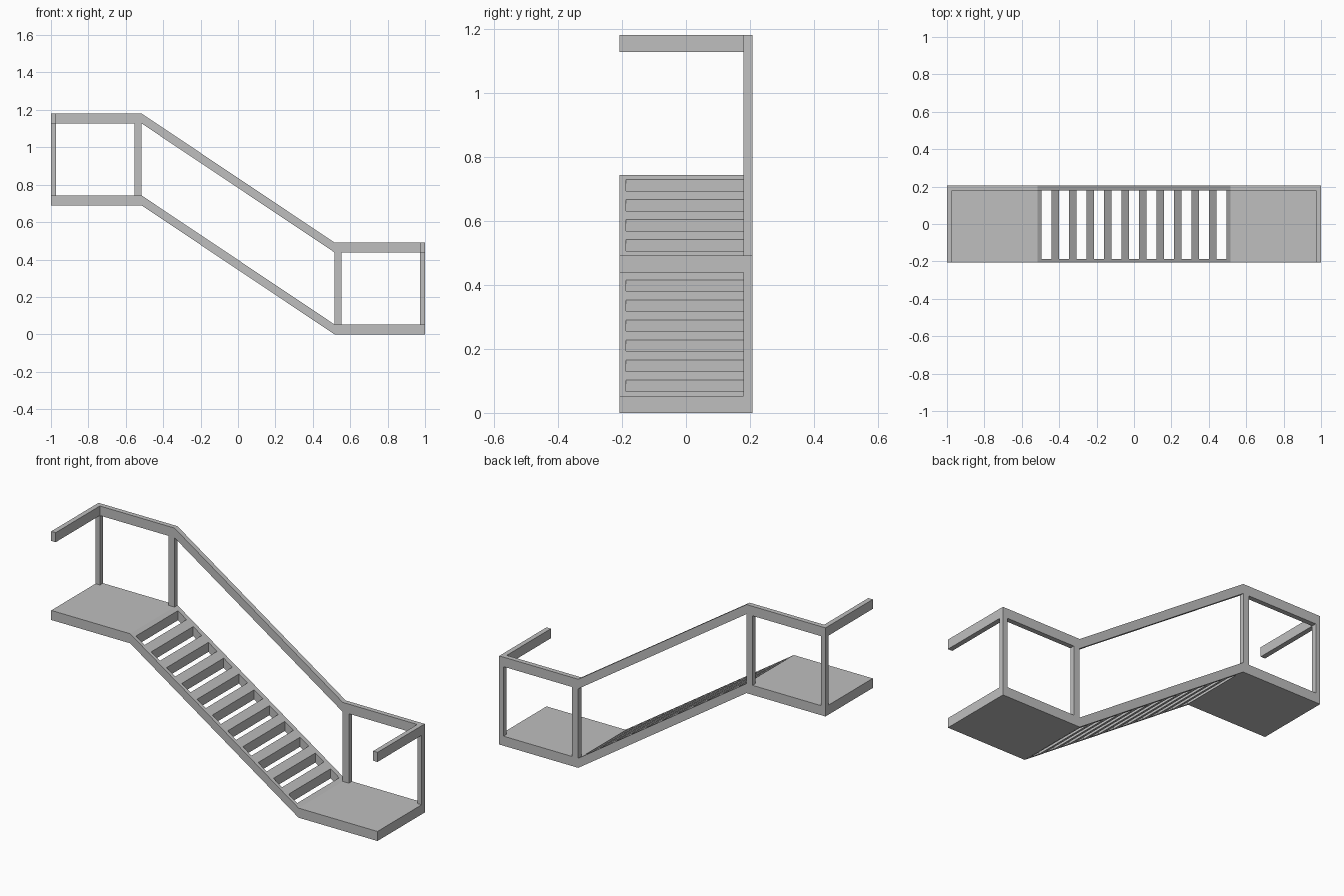
import bpy
import bmesh

if "Cube" in bpy.data.objects:
    bpy.data.objects.remove(bpy.data.objects["Cube"], do_unlink=True)

# Key dimensions
END, BEND = 1.0, 0.516          # outer ends and where the flight meets the landings
HALF, BAR = 0.207, 0.027        # half depth, bar thickness
THICK = 0.053                   # vertical thickness of deck and rail
LOW, HIGH = 0.053, 0.743        # top of lower and upper landings
RAIL = 0.438                    # rail height above the deck
POST = 0.037                    # width of the posts beside the flight
SLOTS, PITCH, SLOT = 11, 0.0936, 0.053
INNER = HALF - BAR              # inner face of the rail side

grey = bpy.data.materials.new("plain grey")
grey.use_nodes = True
colour = (0.52, 0.52, 0.52, 1)
grey.diffuse_color = colour
grey.node_tree.nodes["Principled BSDF"].inputs["Base Color"].default_value = colour


def deck_z(x):
    """Height of the walking surface at x."""
    t = min(max((x + BEND) / (2 * BEND), 0), 1)
    return HIGH + (LOW - HIGH) * t


def sheet(name, xs, ys, lift=0, is_hole=lambda i, j: False):
    """Surface following the stair line, given thickness straight down."""
    bm = bmesh.new()
    grid = [[bm.verts.new((x, y, deck_z(x) + lift)) for y in ys] for x in xs]
    for i in range(len(xs) - 1):
        for j in range(len(ys) - 1):
            if not is_hole(i, j):
                bm.faces.new((grid[i][j], grid[i + 1][j],
                              grid[i + 1][j + 1], grid[i][j + 1]))
    made = bmesh.ops.extrude_face_region(bm, geom=bm.faces[:])["geom"]
    lower = [v for v in made if isinstance(v, bmesh.types.BMVert)]
    bmesh.ops.translate(bm, verts=lower, vec=(0, 0, -THICK))
    return finish(name, bm)


def box(name, x, y, z):
    """Box from (min, max) pairs."""
    bm = bmesh.new()
    bmesh.ops.create_cube(bm, size=1)
    for v in bm.verts:
        v.co = [r[0] if c < 0 else r[1] for c, r in zip(v.co, (x, y, z))]
    return finish(name, bm)


def finish(name, bm):
    bmesh.ops.recalc_face_normals(bm, faces=bm.faces[:])
    mesh = bpy.data.meshes.new(name)
    bm.to_mesh(mesh)
    bm.free()
    mesh.materials.append(grey)
    ob = bpy.data.objects.new(name, mesh)
    bpy.context.collection.objects.link(ob)
    return ob


# Landings and slotted flight in one piece
xs = [-END, -BEND]
for k in range(SLOTS):
    start = (k - (SLOTS - 1) / 2) * PITCH - SLOT / 2
    xs += [start, start + SLOT]
xs += [BEND, END]
sheet("stair_deck", xs, [-HALF, 0.02 - HALF, INNER, HALF],
      is_hole=lambda i, j: j == 1 and i % 2 == 0 and 2 <= i <= 2 * SLOTS)

# Handrail along the back
sheet("back_handrail", [-END, -BEND, BEND, END], [INNER, HALF], lift=RAIL)

# Posts and end rails at both landings
for side, label, top in ((-1, "upper", HIGH), (1, "lower", LOW)):
    corner = sorted((side * END, side * (END - BAR)))
    middle = sorted((side * BEND, side * (BEND + POST)))
    rail = (top + RAIL - THICK, top + RAIL)
    for name, x in (("corner_post", corner), ("flight_post", middle)):
        box(f"{label}_{name}", x, (INNER, HALF), (top, rail[0]))
    box(f"{label}_end_rail", corner, (-HALF, INNER), rail)
